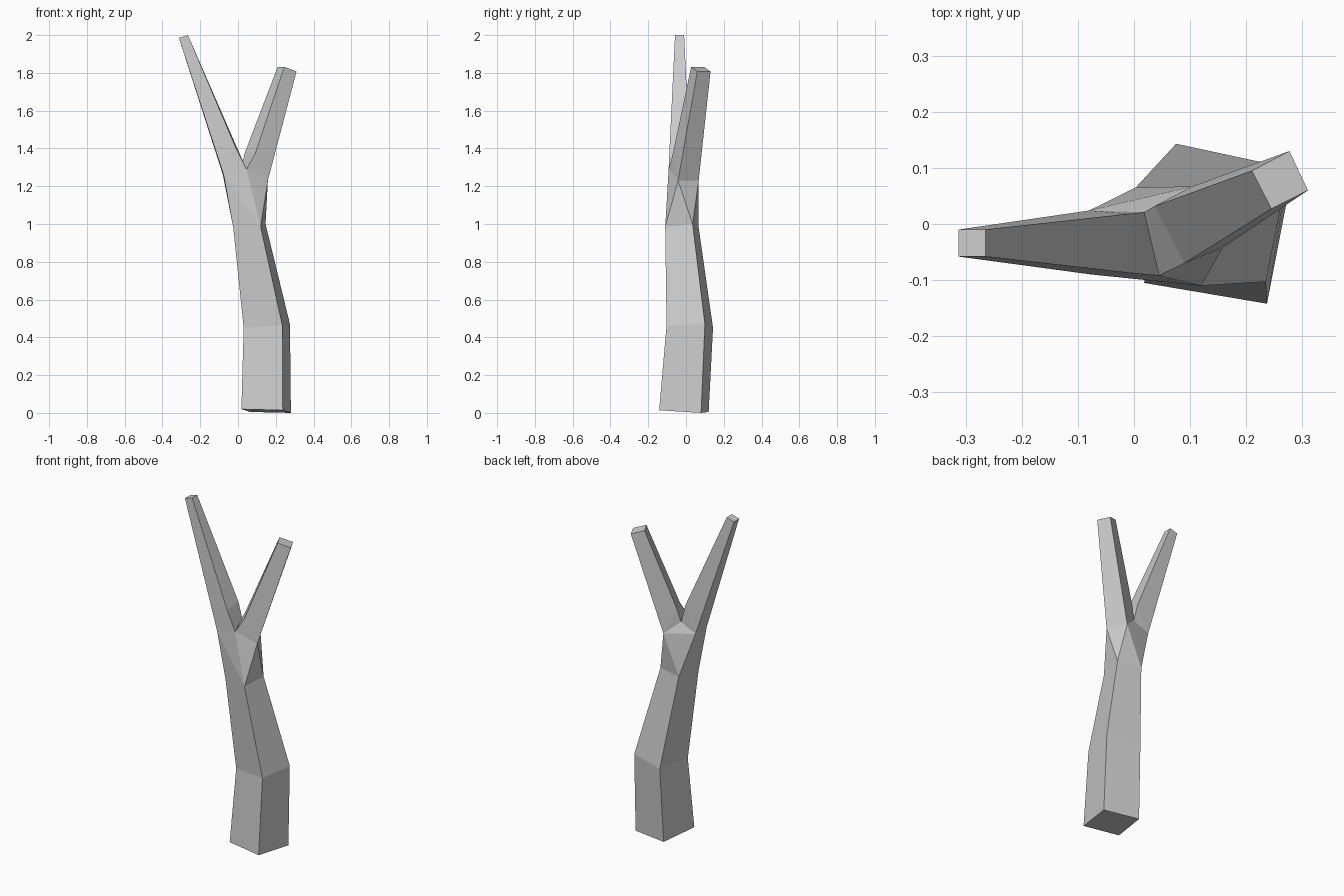
import bpy
import bmesh

if "Cube" in bpy.data.objects:
    bpy.data.objects.remove(bpy.data.objects["Cube"])

bm = bmesh.new()


def ring(*pts):
    return [bm.verts.new(p) for p in pts]


def loft(a, b):
    # bridge two four-sided cross-sections
    for i in range(4):
        j = (i + 1) % 4
        bm.faces.new((a[i], a[j], b[j], b[i]))


# trunk sections: front left, front right, back right, back left
base = ring((.018, -.105, .02), (.237, -.142, .014), (.28, .08, 0), (.065, .12, .005))
knee = ring((.03, -.06, .45), (.235, -.103, .462), (.275, .1, .47), (.075, .143, .45))
neck = ring((-.025, -.083, .98), (.12, -.11, .985), (.146, .035, 1.0), (.003, .065, .995))
loft(base, knee)
loft(knee, neck)
bm.faces.new(base[::-1])

# crotch edge shared by both branches
cf, cb = ring((.045, -.092, 1.29), (.018, .021, 1.305))

# branch sections: front outer/inner then back, counter-clockwise
left = ring((-.076, -.09, 1.26), (-.01, -.087, 1.40), (-.01, .018, 1.415), (-.08, .024, 1.26))
left_tip = ring((-.313, -.058, 1.985), (-.265, -.058, 2), (-.265, -.01, 2), (-.313, -.01, 1.985))
right = ring((.09, -.07, 1.37), (.158, -.042, 1.23), (.104, .067, 1.23), (.037, .032, 1.38))
right_tip = ring((.245, .027, 1.832), (.31, .06, 1.808), (.277, .13, 1.808), (.21, .095, 1.832))
for root, tip in ((left, left_tip), (right, right_tip)):
    loft(root, tip)
    bm.faces.new(tip)

# fork faces joining the neck to the branches
la, l1, l2, ld = left
r1, rb, rc, r2 = right
a, b, c, d = neck
for f in ((a, b, la), (b, cf, la), (b, rb, cf), (b, c, rb), (c, rc, rb),
          (c, d, rc), (d, ld, rc), (ld, cb, rc), (a, la, ld, d),
          (la, cf, l1), (cf, cb, l2, l1), (cb, ld, l2),
          (cf, rb, r1), (cf, r1, r2, cb), (cb, r2, rc)):
    bm.faces.new(f)

bmesh.ops.recalc_face_normals(bm, faces=bm.faces)
mesh = bpy.data.meshes.new("forked_trunk")
bm.to_mesh(mesh)
bm.free()
bpy.context.collection.objects.link(bpy.data.objects.new("forked_trunk", mesh))
